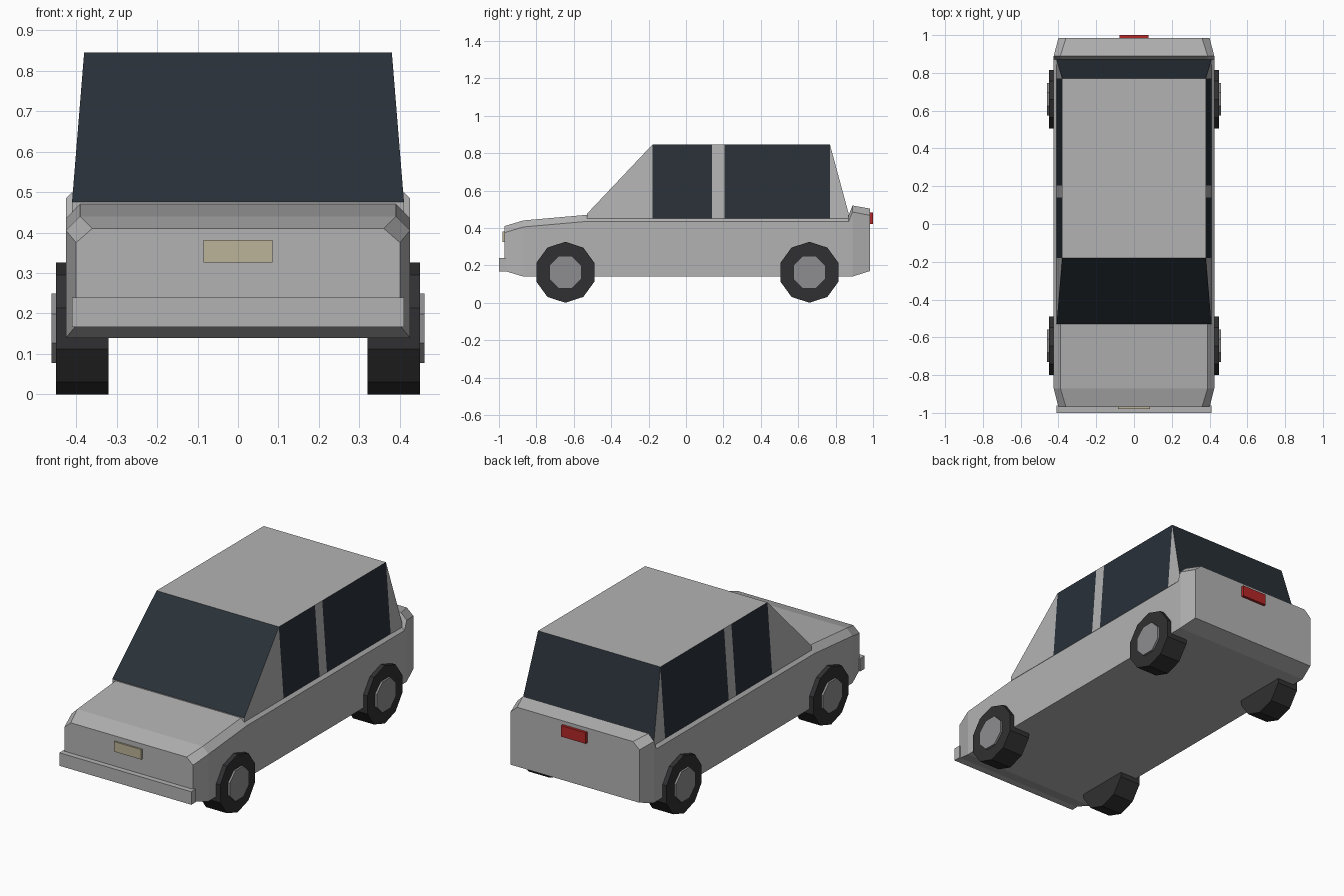
import bpy
from math import pi

if "Cube" in bpy.data.objects:
    bpy.data.objects.remove(bpy.data.objects["Cube"])


def material(name, rgb):
    m = bpy.data.materials.new(name)
    m.diffuse_color = (*rgb, 1)
    m.use_nodes = True
    m.node_tree.nodes["Principled BSDF"].inputs["Base Color"].default_value = m.diffuse_color
    return m


GLASS = material("glass", (0.022, 0.03, 0.04))
RUBBER = material("rubber", (0.03, 0.03, 0.032))
HUB = material("hub_metal", (0.27, 0.27, 0.28))
RED = material("red", (0.45, 0.02, 0.02))
BEIGE = material("beige", (0.5, 0.45, 0.31))


def mesh(name, verts, faces, mats=(), indices=None):
    me = bpy.data.meshes.new(name)
    me.from_pydata(verts, [], faces)
    for m in mats:
        me.materials.append(m)
    if indices:
        me.polygons.foreach_set("material_index", indices)
    ob = bpy.data.objects.new(name, me)
    bpy.context.collection.objects.link(ob)
    # make all normals point outward
    bpy.context.view_layer.objects.active = ob
    ob.select_set(True)
    bpy.ops.object.mode_set(mode='EDIT')
    bpy.ops.mesh.select_all(action='SELECT')
    bpy.ops.mesh.normals_make_consistent(inside=False)
    bpy.ops.object.mode_set(mode='OBJECT')
    ob.select_set(False)
    return ob


def box(name, lo, hi, mat=None):
    bpy.ops.mesh.primitive_cube_add(size=1, location=[(a + b) / 2 for a, b in zip(lo, hi)])
    ob = bpy.context.object
    ob.name = name
    ob.scale = [b - a for a, b in zip(lo, hi)]
    if mat:
        ob.data.materials.append(mat)


def disc(name, sides, radius, x0, x1, y, z, turn, mat):
    bpy.ops.mesh.primitive_cylinder_add(vertices=sides, radius=radius, depth=abs(x1 - x0),
                                        location=((x0 + x1) / 2, y, z), rotation=(turn, pi / 2, 0))
    ob = bpy.context.object
    ob.name = name
    # first vertex sits on local +y; turn it about the axle
    ob.rotation_euler = (0, pi / 2, 0)
    for v in ob.data.vertices:
        v.co.x, v.co.y = v.co.y, v.co.x
    ob.data.flip_normals()
    if turn:
        from mathutils import Matrix
        ob.data.transform(Matrix.Rotation(turn, 4, 'Z'))
    ob.data.materials.append(mat)


# Lower body: chamfered cross-sections lofted along y
# y, half width, bottom z, shoulder z, top half width, top z
stations = [(-0.97, 0.40, 0.17, 0.375, 0.36, 0.41),
            (-0.87, 0.425, 0.14, 0.405, 0.39, 0.44),
            (-0.53, 0.425, 0.14, 0.435, 0.39, 0.47),
            (0.87, 0.425, 0.14, 0.435, 0.39, 0.47),
            (0.89, 0.425, 0.14, 0.485, 0.39, 0.52),
            (0.985, 0.40, 0.17, 0.467, 0.36, 0.503)]
verts, faces = [], []
for y, w, zb, zs, wt, zt in stations:
    verts += [(-w, y, zb), (w, y, zb), (w, y, zs), (wt, y, zt), (-wt, y, zt), (-w, y, zs)]
for s in range(len(stations) - 1):
    for k in range(6):
        a, b = s * 6 + k, s * 6 + (k + 1) % 6
        faces.append((a, b, b + 6, a + 6))
last = 6 * (len(stations) - 1)
faces += [tuple(range(6)), tuple(range(last, last + 6))]
mesh("lower_body", verts, faces)

# Cabin: side outline split into pillars and windows
base, sill, roof = 0.44, 0.475, 0.845
side = [(-0.53, base), (-0.53, sill), (-0.18, base), (-0.18, roof), (0.14, base), (0.14, roof),
        (0.205, base), (0.205, roof), (0.77, base), (0.77, roof), (0.87, base), (0.87, sill)]
n = len(side)
verts = [(s * (0.38 if z == roof else 0.41), y, z) for s in (-1, 1) for y, z in side]
faces, glass = [], []
for o in (0, n):
    for c in range(0, n - 2, 2):
        faces.append((o + c, o + c + 2, o + c + 3, o + c + 1))
        glass.append(int(c in (2, 6)))
for c in range(0, n - 2, 2):
    faces += [(c + 1, c + 3, c + 3 + n, c + 1 + n), (c, c + 2, c + 2 + n, c + n)]
    glass += [int(c in (0, n - 4)), 0]
faces += [(0, 1, 1 + n, n), (n - 2, n - 1, 2 * n - 1, 2 * n - 2)]
glass += [0, 0]
paint = material("paint", (0.45, 0.45, 0.45))
mesh("cabin", verts, faces, [paint, GLASS], glass)
bpy.data.objects["lower_body"].data.materials.append(paint)

# Bumper, front plate and rear light
box("front_bumper", (-0.41, -1.0, 0.167), (0.41, -0.96, 0.24), paint)
box("front_plate", (-0.085, -0.98, 0.326), (0.085, -0.96, 0.382), BEIGE)
box("rear_light", (-0.077, 0.97, 0.42), (0.077, 1.0, 0.482), RED)

# Wheels: ten-sided tyres with eight-sided hubs
for end, y in (("front", -0.645), ("rear", 0.66)):
    for label, s in (("right", 1), ("left", -1)):
        disc(f"{end}_{label}_tyre", 10, 0.163, s * 0.32, s * 0.45, y, 0.163, 0, RUBBER)
        disc(f"{end}_{label}_hub", 8, 0.093, s * 0.40, s * 0.461, y, 0.163, pi / 8, HUB)
